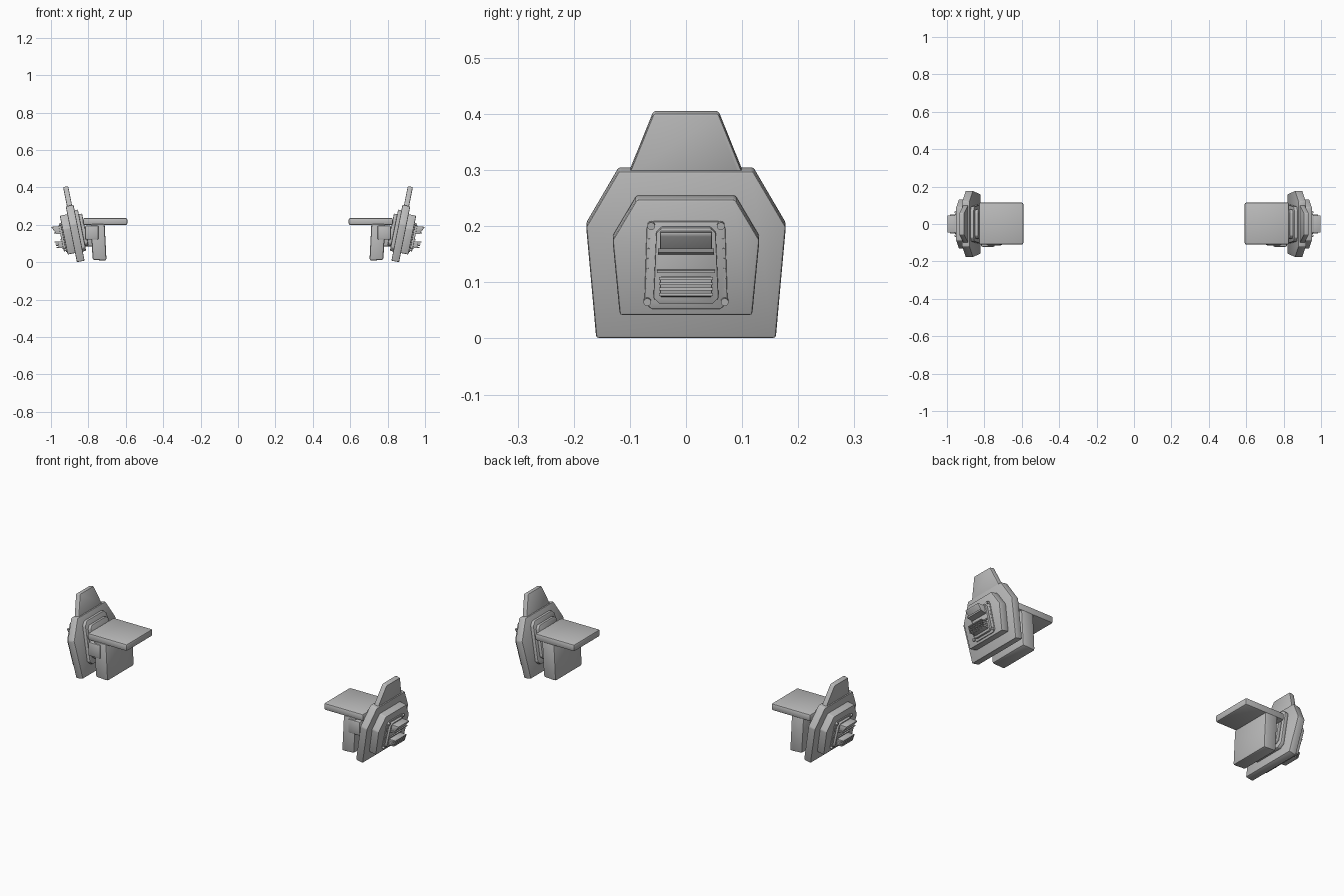
import bpy, bmesh, math
from mathutils import Vector

cube = bpy.data.objects.get("Cube")
if cube:
    bpy.data.objects.remove(cube, do_unlink=True)

grey = bpy.data.materials.new("plain grey")
grey.use_nodes = True
grey.diffuse_color = (0.5, 0.5, 0.5, 1)
grey.node_tree.nodes["Principled BSDF"].inputs["Base Color"].default_value = (0.5, 0.5, 0.5, 1)

# The armour leans outward toward its top
TILT = math.radians(11.3)
S, C = math.sin(TILT), math.cos(TILT)


def leaning(u, y, h):
    """Plate space: u is depth outward, h is height along the plate."""
    return Vector((0.82 + u * C + h * S, y, 0.008 - u * S + h * C))


def finish(name, bm, bevel=0.0, segments=2):
    bmesh.ops.recalc_face_normals(bm, faces=bm.faces[:])
    if bevel:
        bmesh.ops.bevel(bm, geom=bm.edges[:], offset=bevel, segments=segments,
                        profile=0.5, affect='EDGES', clamp_overlap=True)
    mesh = bpy.data.meshes.new(name)
    bm.to_mesh(mesh)
    bm.free()
    mesh.materials.append(grey)
    obj = bpy.data.objects.new(name, mesh)
    bpy.context.collection.objects.link(obj)
    bpy.ops.object.select_all(action='DESELECT')
    obj.select_set(True)
    bpy.context.view_layer.objects.active = obj
    bpy.ops.object.shade_smooth_by_angle(angle=math.radians(35))
    mirror = obj.modifiers.new("other side", 'MIRROR')
    mirror.use_axis[0] = True
    return obj


def loft(bm, ring_a, ring_b):
    a = [bm.verts.new(p) for p in ring_a]
    b = [bm.verts.new(p) for p in ring_b]
    bm.faces.new(a)
    bm.faces.new(b[::-1])
    for i in range(len(a)):
        j = (i + 1) % len(a)
        bm.faces.new((a[i], b[i], b[j], a[j]))


def plate(name, half, u0, u1, bevel=0.005):
    """Symmetric slab; half is its (y, height) outline from bottom to top."""
    outline = half + [(-y, h) for y, h in reversed(half)]
    bm = bmesh.new()
    loft(bm, [leaning(u0, y, h) for y, h in outline],
         [leaning(u1, y, h) for y, h in outline])
    return finish(name, bm, bevel)


def rounded(w, low, high, cut=0.012, taper=0.0):
    """Half outline of a rectangle with clipped corners."""
    t = w - taper
    return [(w - cut, low), (w, low + cut), (t, high - cut), (t - cut, high)]


def prism(name, profile, y0, y1, bevel=0.0):
    """Extrude an (x, z) profile along y."""
    bm = bmesh.new()
    loft(bm, [(x, y0, z) for x, z in profile], [(x, y1, z) for x, z in profile])
    return finish(name, bm, bevel)


def box(name, x0, x1, y0, y1, z0, z1, bevel=0.008):
    return prism(name, [(x0, z0), (x1, z0), (x1, z1), (x0, z1)], y0, y1, bevel)


# Main armour layers
plate("main_plate", [(0.16, 0), (0.178, 0.203), (0.12, 0.304)], 0, 0.042)
plate("top_fin", [(0.104, 0.28), (0.1, 0.302), (0.058, 0.408)], 0.008, 0.036)
plate("raised_plate", [(0.118, 0.05), (0.131, 0.187), (0.088, 0.261)], 0.04, 0.083)

# Inner padding
plate("inner_frame", rounded(0.105, 0.05, 0.275, 0.02, 0.012), -0.018, 0.002, 0.004)
plate("inner_pad", rounded(0.085, 0.075, 0.25, 0.015, 0.008), -0.036, -0.016, 0.005)

# Vent housing
plate("vent_base", rounded(0.074, 0.063, 0.222, 0.012, 0.004), 0.08, 0.088, 0.002)
plate("vent_frame", rounded(0.058, 0.075, 0.213, 0.01, 0.005), 0.086, 0.1, 0.002)
plate("vent_divider", [(0.052, 0.132), (0.052, 0.137)], 0.098, 0.106, 0)

# Upper hood: shell with a recessed face
prism("upper_hood", [(0.93, 0.193), (0.998, 0.189), (0.996, 0.183),
                     (0.975, 0.157), (0.93, 0.152)], -0.046, 0.046, 0.002)
prism("upper_hood_lip", [(0.93, 0.157), (0.985, 0.16), (0.982, 0.153), (0.93, 0.147)],
      -0.05, 0.05)

# Lower vent with stacked slats
prism("lower_vent", [(0.91, 0.112), (0.965, 0.11), (0.957, 0.075), (0.905, 0.073)],
      -0.046, 0.046, 0.002)
for i in range(4):
    z, x = 0.078 + 0.0095 * i, 0.971 + 0.003 * i
    prism(f"slat_{i + 1}", [(0.93, z - 0.002), (x, z - 0.002), (x, z + 0.003), (0.93, z + 0.003)],
          -0.048, 0.048)


def studs(name, spots, radius, u0, u1, sides):
    bm = bmesh.new()
    for y, h in spots:
        rings = [[leaning(u, y + radius * math.cos(k * math.tau / sides),
                          h + radius * math.sin(k * math.tau / sides))
                  for k in range(sides)] for u in (u0, u1)]
        loft(bm, *rings)
    return finish(name, bm)


# Corner bolts and small rivets
studs("corner_bolts", [(s * y, h) for s in (-1, 1) for y, h in ((0.069, 0.077), (0.062, 0.215))],
      0.007, 0.085, 0.097, 12)
studs("rivets", [(s * (0.07 - 0.004 * i / 5), 0.1 + 0.018 * i) for s in (-1, 1) for i in range(6)],
      0.0018, 0.085, 0.09, 6)

# Shoulder support: seat, hanging block and connectors
box("shoulder_shelf", 0.592, 0.828, -0.11, 0.115, 0.198, 0.236, 0.009)
prism("hanging_block", [(0.703, 0.008), (0.777, 0.012), (0.788, 0.205), (0.713, 0.205)],
      -0.115, 0.115, 0.01)
box("side_connector", 0.745, 0.818, -0.122, -0.06, 0.12, 0.196)
box("centre_connector", 0.77, 0.845, -0.055, 0.055, 0.085, 0.19)
